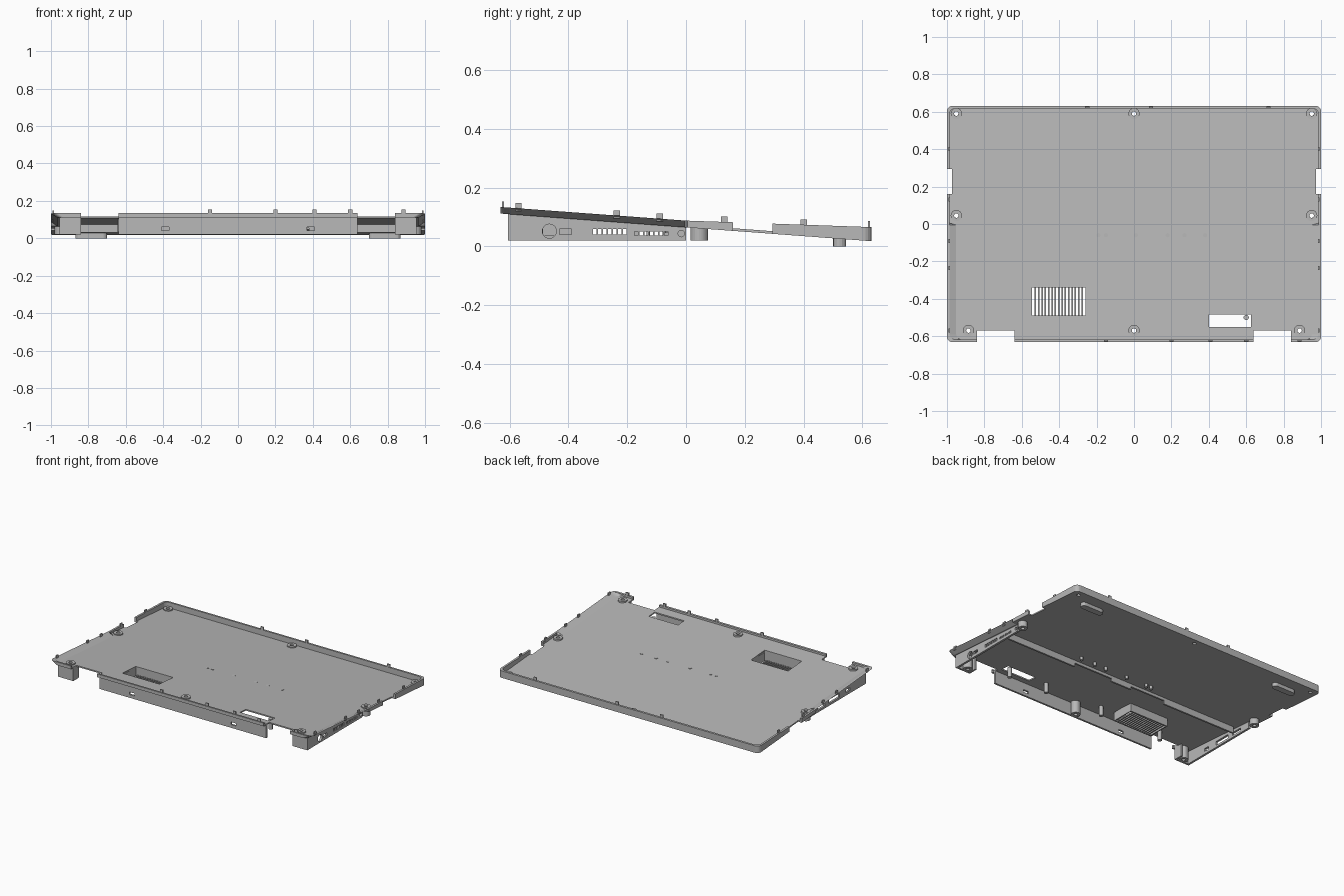
import bpy, bmesh, math
from mathutils import Matrix

cube = bpy.data.objects.get("Cube")
if cube:
    bpy.data.objects.remove(cube)

grey = bpy.data.materials.new("plain grey")
grey.use_nodes = True
COLOUR = (0.48, 0.48, 0.48, 1)
grey.diffuse_color = COLOUR
grey.node_tree.nodes["Principled BSDF"].inputs["Base Color"].default_value = COLOUR


def floor_z(y):
    return 0.065 - 0.0745 * y


def rim_z(y):
    return 0.088 - (0.0735 if y < 0 else 0.035) * y


def finish(name, bm):
    bmesh.ops.recalc_face_normals(bm, faces=bm.faces)
    mesh = bpy.data.meshes.new(name)
    bm.to_mesh(mesh)
    bm.free()
    mesh.materials.append(grey)
    obj = bpy.data.objects.new(name, mesh)
    bpy.context.collection.objects.link(obj)
    return obj


def add_box(bm, x0, x1, y0, y1, z0, z1):
    m = Matrix.Translation(((x0 + x1) / 2, (y0 + y1) / 2, (z0 + z1) / 2))
    bmesh.ops.create_cube(bm, size=1, matrix=m @ Matrix.Diagonal((x1 - x0, y1 - y0, z1 - z0, 1)))


def add_cylinder(bm, centre, r, depth, axis="Z"):
    m = Matrix.Translation(centre)
    if axis == "X":
        m = m @ Matrix.Rotation(math.pi / 2, 4, "Y")
    bmesh.ops.create_cone(bm, cap_ends=True, segments=20, radius1=r, radius2=r, depth=depth, matrix=m)


def loft(bm, rings, closed=False):
    """Skin a list of point rings, capped at the ends or closed on itself."""
    rows = [[bm.verts.new(p) for p in ring] for ring in rings]
    n = len(rows[0])
    pairs = list(zip(rows, rows[1:])) + ([(rows[-1], rows[0])] if closed else [])
    for a, b in pairs:
        for i in range(n):
            j = (i + 1) % n
            bm.faces.new((a[i], a[j], b[j], b[i]))
    if not closed:
        bm.faces.new(rows[0])
        bm.faces.new(rows[-1])


def prism(name, profile, x0, x1):
    """Extrude a y-z profile along x."""
    bm = bmesh.new()
    loft(bm, [[(x, y, z) for y, z in profile] for x in (x0, x1)])
    return finish(name, bm)


def tube(name, x, y, z0, z1, r, hole):
    def circle(rad, z):
        return [(x + rad * math.cos(a * math.tau / 24), y + rad * math.sin(a * math.tau / 24), z)
                for a in range(24)]
    bm = bmesh.new()
    loft(bm, [circle(r, z0), circle(r, z1), circle(hole, z1), circle(hole, z0)], closed=True)
    return finish(name, bm)


def cut(obj, bm):
    """Subtract the cutter volume and bake the result."""
    cutter = finish("cutter", bm)
    cutter.hide_render = True
    mod = obj.modifiers.new("cut", "BOOLEAN")
    mod.operation, mod.solver, mod.object = "DIFFERENCE", "EXACT", cutter
    deps = bpy.context.evaluated_depsgraph_get()
    mesh = bpy.data.meshes.new_from_object(obj.evaluated_get(deps))
    obj.modifiers.clear()
    obj.data = mesh
    bpy.data.objects.remove(cutter)


def outline(inset, undercut, height):
    """Rounded rectangle; the front half of each side can be tucked in."""
    hx, hy, r = 1 - inset, 0.632 - inset, 0.03
    pts = []
    for cx, cy, start in ((1, 1, 0), (-1, 1, 90), (-1, -1, 180), (1, -1, 270)):
        for k in range(6):
            a = math.radians(start + 18 * k)
            pts.append((cx * (hx - r) + r * math.cos(a), cy * (hy - r) + r * math.sin(a)))
        if cx < 0 < cy:
            pts += [(-hx, 0.005), (-hx, -0.005)]
    pts += [(hx, -0.005), (hx, 0.005)]
    ring = []
    for x, y in pts:
        if y < 0:
            x -= math.copysign(min(undercut, abs(x)), x)
        ring.append((x, y, height(y)))
    return ring


# Sloped tray with a raised rim
bm = bmesh.new()
loft(bm, [outline(0, 0.035, floor_z), outline(0, 0, rim_z),
          outline(0.014, 0, rim_z), outline(0.014, 0.035, lambda y: floor_z(y) + 0.009)])
tray = finish("tray", bm)

screws = [(0, 0.59), (0, -0.57)]
for s in (-1, 1):
    screws += [(s * 0.95, 0.59), (s * 0.95, 0.045), (s * 0.885, -0.57)]

# Openings: hinges, side notches, vent, slot and screw holes
VENT = (-0.545, -0.26, -0.49, -0.34)
bm = bmesh.new()
for s in (-1, 1):
    add_box(bm, *sorted((s * 0.64, s * 0.84)), -0.7, -0.57, 0, 0.3)
    add_box(bm, *sorted((s * 0.972, s * 1.1)), 0.16, 0.295, 0, 0.3)
add_box(bm, *VENT, 0, 0.3)
add_box(bm, 0.4, 0.625, -0.55, -0.485, 0, 0.3)
for x, y in screws:
    add_cylinder(bm, (x, y, 0.1), 0.012, 0.4)
cut(tray, bm)

# Screw bosses
for x, y in screws:
    base = 0.02 if y < 0.5 else floor_z(y) + 0.002
    tube("screw_boss", x, y, base, floor_z(y) + 0.018, 0.03 if y else 0.02, 0.012)

# Side walls with ports
for s, side in ((1, "left"), (-1, "right")):
    profile = [(-0.605, 0.02), (0, 0.02), (0, floor_z(0) + 0.003), (-0.605, floor_z(-0.605) + 0.003)]
    wall = prism(side + "_side_wall", profile, s * 0.94, s * 0.955)
    bm = bmesh.new()
    x0, x1 = sorted((s * 0.9, s * 1.0))
    add_box(bm, x0, x1, -0.43, -0.39, 0.04, 0.06)
    if s > 0:
        add_cylinder(bm, (0.95, -0.465, 0.052), 0.024, 0.1, "X")
        add_cylinder(bm, (0.95, -0.016, 0.044), 0.011, 0.1, "X")
        for i in range(7):
            add_box(bm, x0, x1, -0.317 + i * 0.017, -0.305 + i * 0.017, 0.04, 0.06)
            add_box(bm, x0, x1, -0.175 + i * 0.017, -0.164 + i * 0.017, 0.037, 0.051)
    else:
        add_box(bm, x0, x1, -0.32, -0.2, 0.035, 0.062)
        add_box(bm, x0, x1, -0.16, -0.08, 0.035, 0.055)
    cut(wall, bm)

    # Front corner wall, hinge return, foot
    bm = bmesh.new()
    add_box(bm, *sorted((s * 0.84, s * 0.955)), -0.605, -0.592, 0.02, 0.112)
    add_box(bm, *sorted((s * 0.84, s * 0.852)), -0.592, -0.54, 0.02, 0.108)
    finish(side + "_corner_wall", bm)
    foot = []
    for cx, start in ((0.848, -90), (0.722, 90)):
        for k in range(9):
            a = math.radians(start + 22.5 * k)
            foot.append((s * (cx + 0.022 * math.cos(a)), 0.523 + 0.022 * math.sin(a)))
    bm = bmesh.new()
    loft(bm, [[(x, y, z) for x, y in foot] for z in (0, 0.03)])
    finish(side + "_foot", bm)

# Front wall
bm = bmesh.new()
add_box(bm, -0.64, 0.64, -0.605, -0.592, 0.02, 0.112)
front = finish("front_wall", bm)
bm = bmesh.new()
for s in (-1, 1):
    add_box(bm, s * 0.39 - 0.02, s * 0.39 + 0.02, -0.7, -0.5, 0.042, 0.06)
cut(front, bm)

# Cross rib under the floor, taller at its ends and middle
bm = bmesh.new()
for x0, x1, z in ((-0.92, -0.35, 0.03), (-0.35, -0.08, 0.055), (-0.08, 0.08, 0.035),
                  (0.08, 0.38, 0.055), (0.38, 0.92, 0.03)):
    add_box(bm, x0, x1, -0.135, -0.123, z, 0.077)
finish("cross_rib", bm)

# Vent box and slats
x0, x1, y0, y1 = VENT
t = 0.008
bm = bmesh.new()
for x in (x0 - t, x1):
    add_box(bm, x, x + t, y0 - t, y1 + t, 0.035, floor_z(y1) + 0.005)
for y in (y0 - t, y1):
    add_box(bm, x0, x1, y, y + t, 0.035, floor_z(y) + 0.005)
step = (x1 - x0) / 16
for i in range(1, 16):
    add_box(bm, x0 + i * step - 0.004, x0 + i * step + 0.004, y0, y1, 0.035, 0.044)
finish("vent_grille", bm)

# Small posts and pegs under the floor
bm = bmesh.new()
for x in (-0.63, -0.15, 0.3, 0.6):
    add_cylinder(bm, (x, -0.5, 0.07), 0.014, 0.07)
for x in (-0.19, -0.15, 0.01, 0.18, 0.27, 0.38):
    add_cylinder(bm, (x, -0.06, 0.063), 0.011, 0.034)
finish("support_posts", bm)

# Snap clips along the rim
bm = bmesh.new()
for x in (-0.15, 0.2, 0.41, 0.6, 0.885):
    add_box(bm, x - 0.011, x + 0.011, -0.627, -0.619, 0.115, 0.153)
for x in (-0.25, 0.09, 0.72):
    add_box(bm, x - 0.011, x + 0.011, 0.619, 0.627, 0.03, 0.086)
for s in (-1, 1):
    for y in (-0.57, -0.235, -0.09, 0.13, 0.4):
        z = rim_z(y)
        add_box(bm, *sorted((s * 0.984, s * 0.992)), y - 0.011, y + 0.011, z - 0.01, z + 0.018)
finish("rim_clips", bm)
